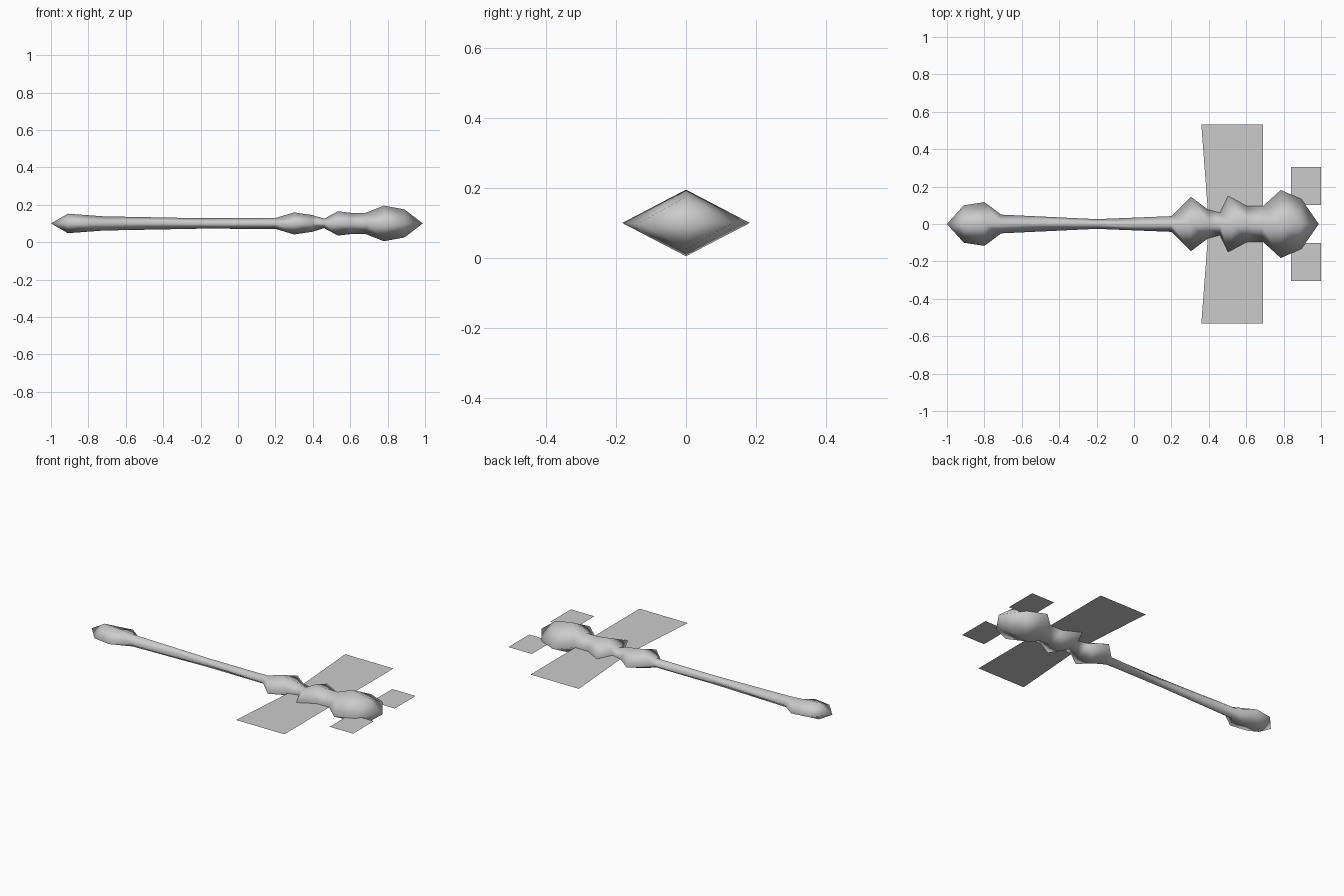
import bpy
import bmesh

cube = bpy.data.objects.get("Cube")
if cube:
    bpy.data.objects.remove(cube, do_unlink=True)

MID = 0.1  # height of the centre plane

grey = bpy.data.materials.new("light grey")
grey.use_nodes = True
colour = (0.6, 0.6, 0.6, 1)
grey.diffuse_color = colour
grey.node_tree.nodes["Principled BSDF"].inputs["Base Color"].default_value = colour


def finish(name, bm):
    mesh = bpy.data.meshes.new(name)
    bm.to_mesh(mesh)
    bm.free()
    mesh.materials.append(grey)
    obj = bpy.data.objects.new(name, mesh)
    bpy.context.collection.objects.link(obj)
    return obj


# Fuselage: diamond rings given as ridge x, half height, side x, half width
rings = [
    (-0.91, 0.052, -0.91, 0.10), (-0.80, 0.044, -0.80, 0.117),
    (-0.72, 0.038, -0.71, 0.05), (-0.2, 0.028, -0.2, 0.026),
    (0.2, 0.029, 0.2, 0.042), (0.3, 0.059, 0.305, 0.145),
    (0.4, 0.044, 0.395, 0.077), (0.46, 0.025, 0.46, 0.06),
    (0.535, 0.065, 0.503, 0.15), (0.61, 0.056, 0.604, 0.096),
    (0.68, 0.056, 0.69, 0.096), (0.78, 0.095, 0.785, 0.182),
    (0.89, 0.075, 0.895, 0.133),
]
bm = bmesh.new()
loops = []
for ridge_x, half_h, side_x, half_w in rings:
    points = [(side_x, half_w, MID), (ridge_x, 0, MID + half_h),
              (side_x, -half_w, MID), (ridge_x, 0, MID - half_h)]
    loops.append([bm.verts.new(p) for p in points])
tail = bm.verts.new((-1, 0, MID))
nose = bm.verts.new((0.988, 0, MID))
for i in range(4):
    j = (i + 1) % 4
    bm.faces.new((tail, loops[0][i], loops[0][j]))
    bm.faces.new((nose, loops[-1][j], loops[-1][i]))
    for a, b in zip(loops, loops[1:]):
        bm.faces.new((a[i], b[i], b[j], a[j]))
bmesh.ops.recalc_face_normals(bm, faces=bm.faces)
for face in bm.faces:
    face.smooth = True
finish("fuselage", bm)


# Flat sheets, one for each side
def sheet(name, outline, side):
    bm = bmesh.new()
    face = bm.faces.new([bm.verts.new((x, y * side, MID)) for x, y in outline])
    if face.normal.z < 0 or side < 0:
        face.normal_flip()
    finish(name, bm)


wing = [(0.4, 0), (0.69, 0), (0.69, 0.532), (0.36, 0.532)]
fin = [(0.84, 0.102), (1, 0.102), (1, 0.305), (0.84, 0.305)]
for label, side in (("left", 1), ("right", -1)):
    sheet(label + "_wing", wing, side)
    sheet(label + "_nose_fin", fin, side)
